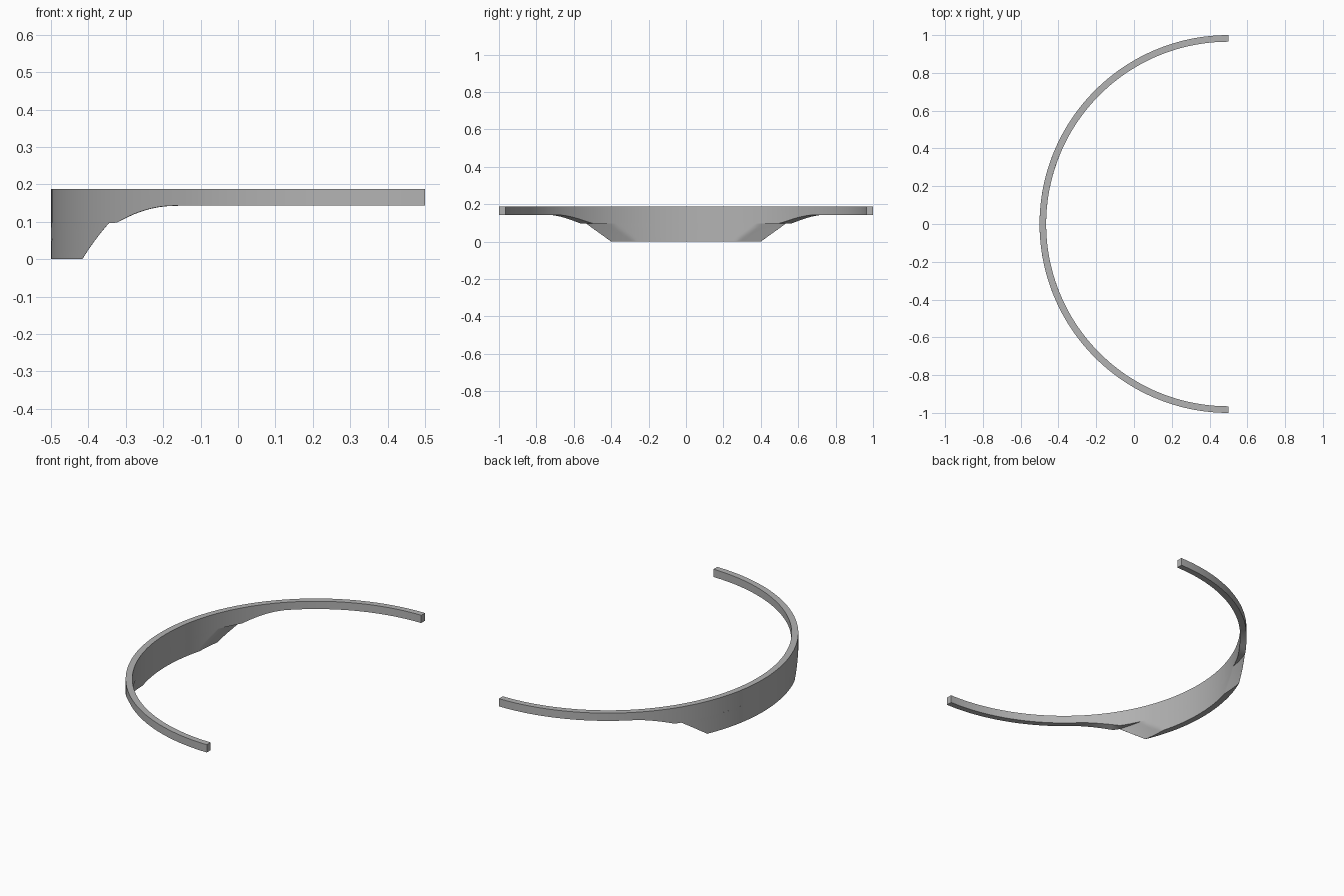
import bpy, bmesh, math

cube = bpy.data.objects.get("Cube")
if cube:
    bpy.data.objects.remove(cube, do_unlink=True)

CX, R_OUT, R_IN = 0.5, 1.0, 0.965
TOP, RIM, LEDGE = 0.188, 0.143, 0.097

grey = bpy.data.materials.new("plain grey")
grey.use_nodes = True
colour = (0.45, 0.45, 0.45, 1)
grey.diffuse_color = colour
grey.node_tree.nodes["Principled BSDF"].inputs["Base Color"].default_value = colour


def on_arc(radius, angle, z):
    return (CX - radius * math.cos(angle), radius * math.sin(angle), z)


def loft(name, sections):
    """Join a row of four-cornered sections into a closed solid."""
    bm = bmesh.new()
    rings = [[bm.verts.new(p) for p in s] for s in sections]
    for a, b in zip(rings, rings[1:]):
        n = len(a)
        for i in range(n):
            j = (i + 1) % n
            bm.faces.new((a[i], a[j], b[j], b[i]))
    bm.faces.new(rings[0][::-1])
    bm.faces.new(rings[-1])
    bmesh.ops.remove_doubles(bm, verts=bm.verts, dist=1e-5)
    bmesh.ops.recalc_face_normals(bm, faces=bm.faces)
    mesh = bpy.data.meshes.new(name)
    bm.to_mesh(mesh)
    bm.free()
    obj = bpy.data.objects.new(name, mesh)
    bpy.context.collection.objects.link(obj)
    mesh.materials.append(grey)
    bpy.ops.object.select_all(action='DESELECT')
    obj.select_set(True)
    bpy.context.view_layer.objects.active = obj
    bpy.ops.object.shade_smooth_by_angle(angle=math.radians(20))
    return obj


# Half-ring band whose underside sweeps down towards the middle
def underside(x):
    u = min(max((x + 0.325) / 0.155, 0), 1)
    return RIM - (RIM - LEDGE) * (1 - u) ** 2


def band_section(angle):
    xi, xo = (on_arc(r, angle, 0)[0] for r in (R_IN, R_OUT))
    return [on_arc(R_IN, angle, TOP), on_arc(R_OUT, angle, TOP),
            on_arc(R_OUT, angle, underside(xo)), on_arc(R_IN, angle, underside(xi))]


STEPS = 120
loft("curved_band", [band_section(math.pi * (i / STEPS - 0.5)) for i in range(STEPS + 1)])


# Lower plate, its inner face bevelled away to a sharp edge at both ends
def plate_section(s):
    points = []
    for k in range(5):
        t = k / 4
        start, end = 0.27 + 0.14 * t, 0.40 + 0.135 * t
        angle = s * math.asin(end)
        y = abs(math.sin(angle))
        thin = min(max((y - start) / (end - start), 0), 1)
        inner = R_IN + (R_OUT - R_IN - 0.0005) * thin
        z = LEDGE * t
        points.append((on_arc(inner, angle, z), on_arc(R_OUT, angle, z)))
    return [p[0] for p in points] + [p[1] for p in reversed(points)]


loft("lower_plate", [plate_section(i / 30 - 1) for i in range(61)])
